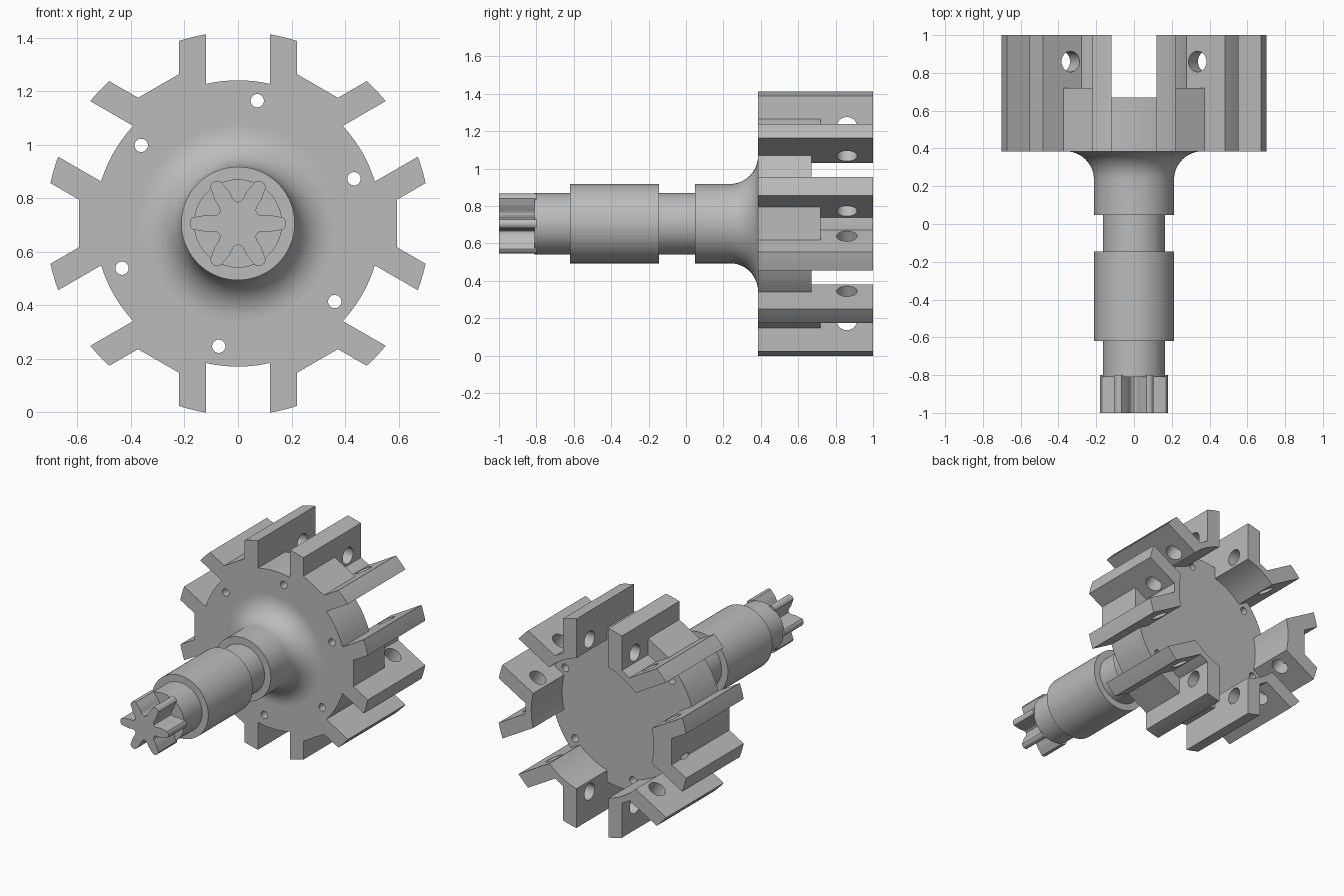
import bpy, bmesh
from math import sin, cos, tan, pi, radians, sqrt, asin
from mathutils import Matrix, Vector

if "Cube" in bpy.data.objects:
    bpy.data.objects.remove(bpy.data.objects["Cube"])

AXIS_Z = 0.706           # height of the shaft axis
TIP, FLOOR, FLAT = 0.717, 0.535, 0.5935   # rotor radii
GAP, WALL = 0.12, 0.22   # inner and outer face of each fork wall
FRONT, BACK = 0.385, 1.0

steel = bpy.data.materials.new("grey_steel")
steel.use_nodes = True
steel.diffuse_color = (0.5, 0.5, 0.5, 1)
steel.node_tree.nodes["Principled BSDF"].inputs["Base Color"].default_value = (0.5, 0.5, 0.5, 1)


def finish(name, bm):
    bmesh.ops.recalc_face_normals(bm, faces=bm.faces)
    mesh = bpy.data.meshes.new(name)
    bm.to_mesh(mesh)
    bm.free()
    mesh.materials.append(steel)
    ob = bpy.data.objects.new(name, mesh)
    ob.location.z = AXIS_Z
    bpy.context.collection.objects.link(ob)
    return ob


def smooth(ob):
    bpy.ops.object.select_all(action='DESELECT')
    ob.select_set(True)
    bpy.context.view_layer.objects.active = ob
    bpy.ops.object.shade_smooth_by_angle(angle=radians(28))


def turn(u, v, angle):
    """Rotate a point of the x-z plane clockwise about the shaft axis."""
    return (u * cos(angle) + v * sin(angle), v * cos(angle) - u * sin(angle))


def arc(r, u0, u1, n):
    """Points on a circle between two sideways offsets."""
    a0, a1 = asin(u0 / r), asin(u1 / r)
    steps = [a0 + (a1 - a0) * i / n for i in range(n + 1)]
    return [(r * sin(a), r * cos(a)) for a in steps]


def add_prism(bm, outline, y0, y1):
    near = [bm.verts.new((x, y0, z)) for x, z in outline]
    far = [bm.verts.new((x, y1, z)) for x, z in outline]
    bm.faces.new(near)
    bm.faces.new(far[::-1])
    for i in range(len(near)):
        j = (i + 1) % len(near)
        bm.faces.new((near[i], near[j], far[j], far[i]))


def circle(r, n, u=0, v=0):
    return [(u + r * cos(2 * pi * i / n), v + r * sin(2 * pi * i / n)) for i in range(n)]


def six_prisms(name, outline, y0, y1, offset=0):
    bm = bmesh.new()
    for k in range(6):
        add_prism(bm, [turn(u, v, k * pi / 3 + offset) for u, v in outline], y0, y1)
    return finish(name, bm)


def cut(target, cutter):
    cutter.hide_render = True
    mod = target.modifiers.new("cut", 'BOOLEAN')
    mod.operation, mod.solver, mod.object = 'DIFFERENCE', 'EXACT', cutter
    bpy.context.view_layer.update()
    bpy.context.view_layer.objects.active = target
    bpy.ops.object.modifier_apply(modifier=mod.name)
    bpy.data.objects.remove(cutter)


# Rotor: six forks around a disc, extruded to full depth
corner = (FLAT - WALL * sin(pi / 6)) / cos(pi / 6)
fork = ([(-WALL, corner)] + arc(TIP, -WALL, -GAP, 3) + arc(FLOOR, -GAP, GAP, 8)
        + arc(TIP, GAP, WALL, 3) + [(WALL, corner)])
bm = bmesh.new()
add_prism(bm, [turn(u, v, k * pi / 3) for k in range(6) for u, v in fork], FRONT, BACK)
rotor = finish("fork_rotor", bm)

# Hollow back of the rotor
bm = bmesh.new()
add_prism(bm, circle(0.458, 72), 0.67, 1.2)
cut(rotor, finish("bore_cutter", bm))

# Slots between the two walls of each fork
slot = [(-GAP, 0.3), (GAP, 0.3), (GAP, 0.6), (-GAP, 0.6)]
cut(rotor, six_prisms("slot_cutter", slot, 0.67, 1.2))

# Notches between neighbouring forks
apex = WALL / sin(pi / 6)
notch_top = 0.62
half = (notch_top - apex) * tan(pi / 6)
notch = arc(0.5, -0.034, 0.034, 4) + [(half, notch_top), (-half, notch_top)]
cut(rotor, six_prisms("notch_cutter", notch, 0.72, 1.2, pi / 6))

# Pin holes through the fork walls
bm = bmesh.new()
for k in range(6):
    spin = Matrix.Rotation(k * pi / 3, 4, 'Y')
    place = Matrix.Translation((0, 0.86, 0.515)) @ Matrix.Rotation(pi / 2, 4, 'Y')
    bmesh.ops.create_cone(bm, cap_ends=True, segments=28, radius1=0.055, radius2=0.055,
                          depth=0.47, matrix=spin @ place)
cut(rotor, finish("pin_cutter", bm))

# Small holes through the disc
cut(rotor, six_prisms("bolt_cutter", circle(0.025, 20, 0.072, 0.459), 0.2, 0.9))
smooth(rotor)

# Stepped shaft flaring into the disc
profile = [(0, -0.81), (0.165, -0.81), (0.165, -0.62), (0.212, -0.62), (0.212, -0.145),
           (0.165, -0.145), (0.165, 0.048), (0.212, 0.048)]
for i in range(13):
    a = pi / 2 * i / 12
    profile.append((0.362 - 0.15 * cos(a), FRONT - 0.15 + 0.15 * sin(a)))
profile += [(0.362, 0.45), (0, 0.45)]
bm = bmesh.new()
verts = [bm.verts.new((r, y, 0)) for r, y in profile]
edges = [bm.edges.new(pair) for pair in zip(verts, verts[1:])]
bmesh.ops.spin(bm, geom=verts + edges, cent=(0, 0, 0), axis=(0, 1, 0),
               angle=2 * pi, steps=72, use_duplicate=False)
bmesh.ops.remove_doubles(bm, verts=bm.verts, dist=0.0005)
smooth(finish("stepped_shaft", bm))

# Six-lobed drive end
lobe = [(0.18, 0), (0.178, 4), (0.171, 7.5), (0.158, 9), (0.14, 11.5), (0.122, 15),
        (0.105, 16.5), (0.092, 19), (0.083, 24), (0.08, 30)]
full = [(r, -a) for r, a in lobe[:0:-1]] + lobe[:-1]
outline = []
for k in range(6):
    for r, a in full:
        angle = radians(a + 60 * k)
        outline.append((r * cos(angle), r * sin(angle)))
bm = bmesh.new()
add_prism(bm, outline, -1.0, -0.80)
smooth(finish("lobed_drive_end", bm))
